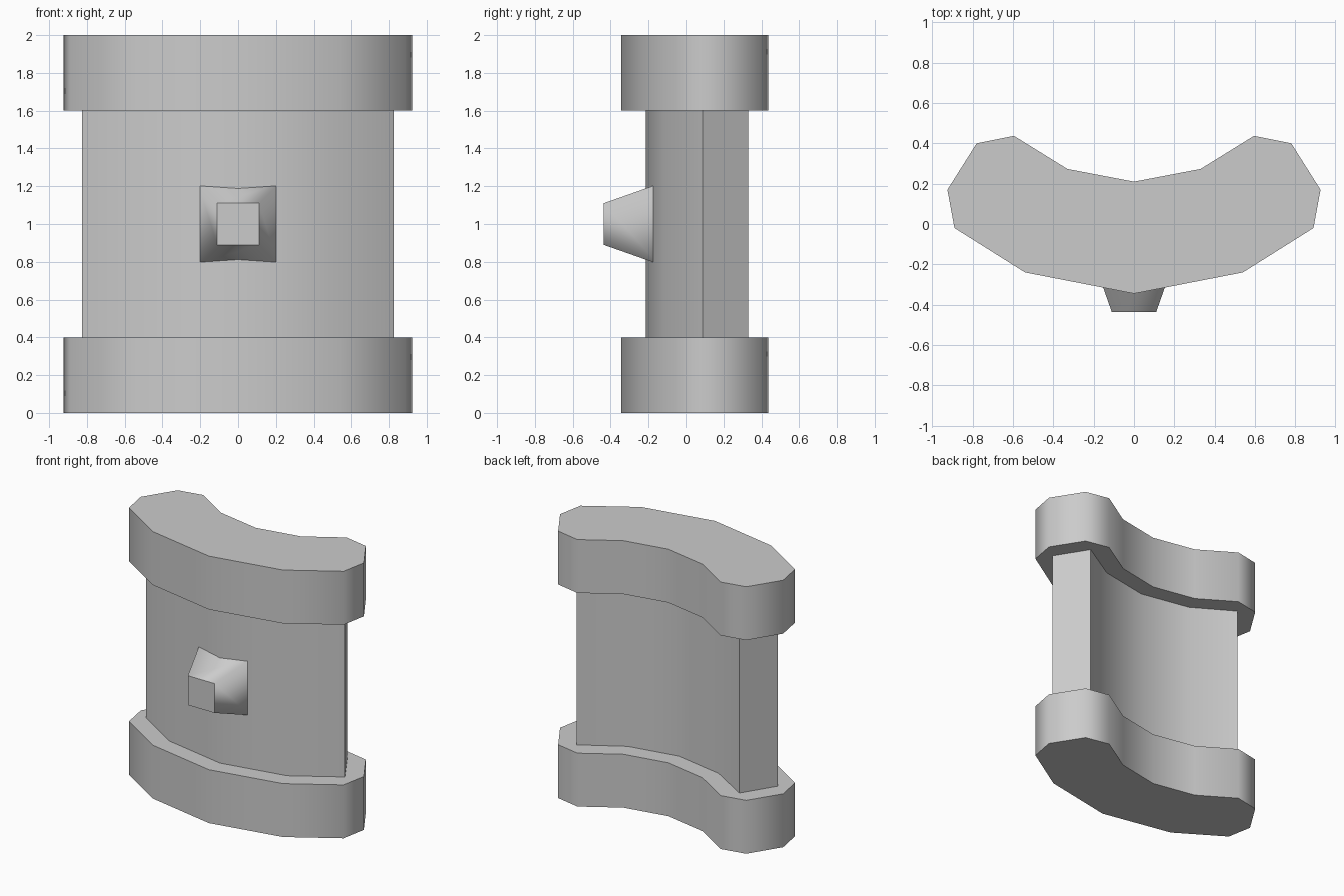
import bpy, bmesh, math
from mathutils import Vector

if "Cube" in bpy.data.objects:
    bpy.data.objects.remove(bpy.data.objects["Cube"])


def mirrored(half):
    """Close a right-hand half outline (front centre to back centre) across x = 0."""
    return half + [(-x, y) for x, y in reversed(half[1:-1])]


def loft(name, start, end, sharp_angle):
    """Solid between two matching rings: smooth sides, sharp rims and corners."""
    bm = bmesh.new()
    a = [bm.verts.new(p) for p in start]
    b = [bm.verts.new(p) for p in end]
    n = len(a)
    ends = [bm.faces.new(a[::-1]), bm.faces.new(b)]
    for i in range(n):
        j = (i + 1) % n
        bm.faces.new((a[i], a[j], b[j], b[i])).smooth = True
    bmesh.ops.recalc_face_normals(bm, faces=bm.faces)
    rims = {e for f in ends for e in f.edges}
    for e in bm.edges:
        e.smooth = e not in rims and e.calc_face_angle() < math.radians(sharp_angle)
    mesh = bpy.data.meshes.new(name)
    bm.to_mesh(mesh)
    bm.free()
    obj = bpy.data.objects.new(name, mesh)
    bpy.context.collection.objects.link(obj)
    return obj


def prism(name, outline, z0, z1):
    return loft(name, [(x, y, z0) for x, y in outline],
                [(x, y, z1) for x, y in outline], 60)


# Curved rims at bottom and top
rim = mirrored([(0, -0.345), (0.54, -0.24), (0.89, -0.02), (0.925, 0.17),
                (0.78, 0.40), (0.595, 0.437), (0.33, 0.273), (0, 0.21)])
prism("bottom_rim", rim, 0, 0.4)
prism("top_rim", rim, 1.6, 2)

# Curved panel between the rims
panel = mirrored([(0, -0.215), (0.49, -0.12), (0.825, 0.09),
                  (0.675, 0.33), (0.378, 0.152), (0, 0.08)])
prism("curved_panel", panel, 0.4, 1.6)


# Tapered square stud on the front
def square(r, y):
    return [(sx * r, y, 1 + sz * r) for sx, sz in ((-1, -1), (1, -1), (1, 1), (-1, 1))]


loft("front_stud", square(0.211, -0.15), square(0.11, -0.437), 120)
